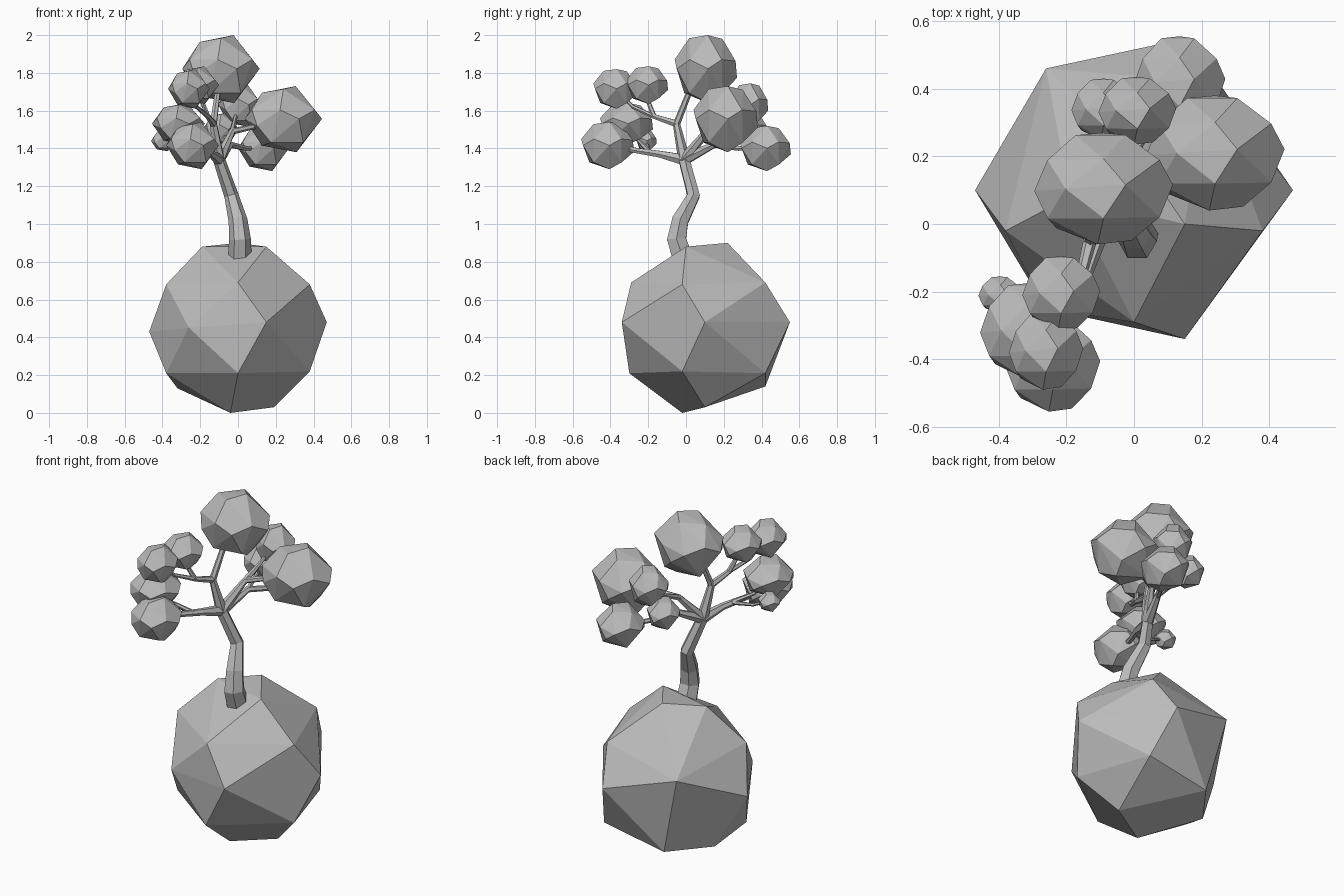
import bpy, bmesh
from mathutils import Vector, Euler

cube = bpy.data.objects.get("Cube")
if cube:
    bpy.data.objects.remove(cube)

grey = bpy.data.materials.new("plain_grey")
grey.use_nodes = True
colour = (0.5, 0.5, 0.5, 1)
grey.diffuse_color = colour
grey.node_tree.nodes["Principled BSDF"].inputs["Base Color"].default_value = colour

# Faceted rock shape: top, upper ring, middle ring, lower ring, bottom
ROCK = [Vector(p) for p in (
    (.15, 0, .88), (-.19, .08, .88), (0, .22, .90),
    (0, -.29, .69), (.38, -.02, .68), (-.38, -.02, .68), (.22, .42, .69),
    (.15, -.34, .48), (-.26, -.25, .45), (.47, .10, .48), (-.47, .10, .43),
    (.16, .55, .48), (-.26, .46, .60),
    (0, -.30, .21), (.38, -.02, .22), (-.38, -.02, .21), (.24, .42, .21),
    (-.32, .19, .13), (-.15, .42, .14), (-.04, -.02, 0), (.19, .10, .03))]


def hull(name, points):
    """Flat-faced convex lump around the points."""
    bm = bmesh.new()
    for p in points:
        bm.verts.new(p)
    out = bmesh.ops.convex_hull(bm, input=bm.verts)
    loose = {g for g in out["geom_interior"] + out["geom_unused"]
             if isinstance(g, bmesh.types.BMVert)}
    bmesh.ops.delete(bm, geom=list(loose), context="VERTS")
    bmesh.ops.dissolve_limit(bm, angle_limit=0.06, verts=bm.verts, edges=bm.edges)
    bmesh.ops.recalc_face_normals(bm, faces=bm.faces)
    mesh = bpy.data.meshes.new(name)
    bm.to_mesh(mesh)
    bm.free()
    mesh.materials.append(grey)
    obj = bpy.data.objects.new(name, mesh)
    bpy.context.collection.objects.link(obj)


def foliage(name, centre, half, tilt):
    """Turned copy of the rock shape, fitted to a box."""
    turn = Euler((tilt, 0, 0)).to_matrix()
    pts = [turn @ p for p in ROCK]
    lo = [min(p[i] for p in pts) for i in range(3)]
    hi = [max(p[i] for p in pts) for i in range(3)]
    hull(name, [[centre[i] + half[i] * (2 * (p[i] - lo[i]) / (hi[i] - lo[i]) - 1)
                 for i in range(3)] for p in pts])


def limb(name, path):
    """Tapered six-sided tube through (x, y, z, radius) points."""
    curve = bpy.data.curves.new(name, "CURVE")
    curve.dimensions = "3D"
    curve.bevel_depth = 1
    curve.bevel_resolution = 1
    curve.use_fill_caps = True
    spline = curve.splines.new("POLY")
    spline.points.add(len(path) - 1)
    for point, (x, y, z, r) in zip(spline.points, path):
        point.co = (x, y, z, 1)
        point.radius = r
    spline.use_smooth = False
    curve.materials.append(grey)
    obj = bpy.data.objects.new(name, curve)
    bpy.context.collection.objects.link(obj)
    bpy.ops.object.select_all(action="DESELECT")
    obj.select_set(True)
    bpy.context.view_layer.objects.active = obj
    bpy.ops.object.convert(target="MESH")


hull("boulder", ROCK)

# Trunk and branches
fork = (-.10, -.01, 1.34, .032)
upper = (-.13, -.05, 1.53, .02)
side = (-.03, .11, 1.49, .018)
limb("trunk", [(.01, -.02, .83, .062), (.01, -.05, .92, .058), (0, -.03, 1.02, .05),
               (-.035, .04, 1.15, .038), fork])
limb("front_branch", [fork, (-.14, -.14, 1.37, .02), (-.20, -.27, 1.39, .016),
                      (-.24, -.40, 1.42, .01)])
limb("front_twig", [(-.16, -.19, 1.38, .014), (-.27, -.25, 1.44, .01), (-.31, -.32, 1.52, .008)])
limb("small_twig", [(-.16, -.19, 1.38, .012), (-.30, -.20, 1.40, .009), (-.39, -.21, 1.44, .007)])
limb("upper_branch", [fork, upper, (-.11, .01, 1.68, .016), (-.09, .07, 1.80, .01)])
limb("upper_twig", [upper, (-.16, -.17, 1.57, .015), (-.21, -.22, 1.70, .01)])
limb("upper_front_twig", [(-.16, -.17, 1.57, .013), (-.22, -.28, 1.62, .01), (-.26, -.38, 1.72, .008)])
limb("back_branch", [fork, side, (.10, .16, 1.52, .014), (.24, .21, 1.56, .01)])
limb("back_twig", [side, (-.02, .22, 1.54, .012), (0, .33, 1.62, .008)])
limb("low_back_branch", [fork, (-.04, .15, 1.42, .018), (.04, .28, 1.40, .014), (.13, .42, 1.40, .01)])
limb("low_back_twig", [(-.04, .15, 1.42, .014), (-.08, .34, 1.48, .008)])

# Foliage: centre, half size, tilt towards the back
CLUMPS = {
    "top": ((-.09, .105, 1.82), (.205, .165, .18), -1.57),
    "large_back": ((.24, .21, 1.555), (.205, .17, .175), -1.57),
    "low_back": ((.135, .42, 1.40), (.135, .135, .12), -1.57),
    "upper_back": ((.01, .335, 1.63), (.115, .10, .115), -1.57),
    "inner_back": ((-.09, .34, 1.50), (.095, .09, .09), -1.57),
    "upper_front": ((-.26, -.375, 1.715), (.11, .115, .105), -1.57),
    "upper_middle": ((-.215, -.205, 1.735), (.115, .11, .10), -1.57),
    "middle_front": ((-.315, -.315, 1.53), (.14, .14, .11), -1.57),
    "low_front": ((-.24, -.415, 1.415), (.14, .14, .125), -1.57),
    "small_side": ((-.395, -.21, 1.44), (.065, .055, .055), -1.57),
}
for label, (centre, half, tilt) in CLUMPS.items():
    foliage(label + "_foliage", centre, half, tilt)
